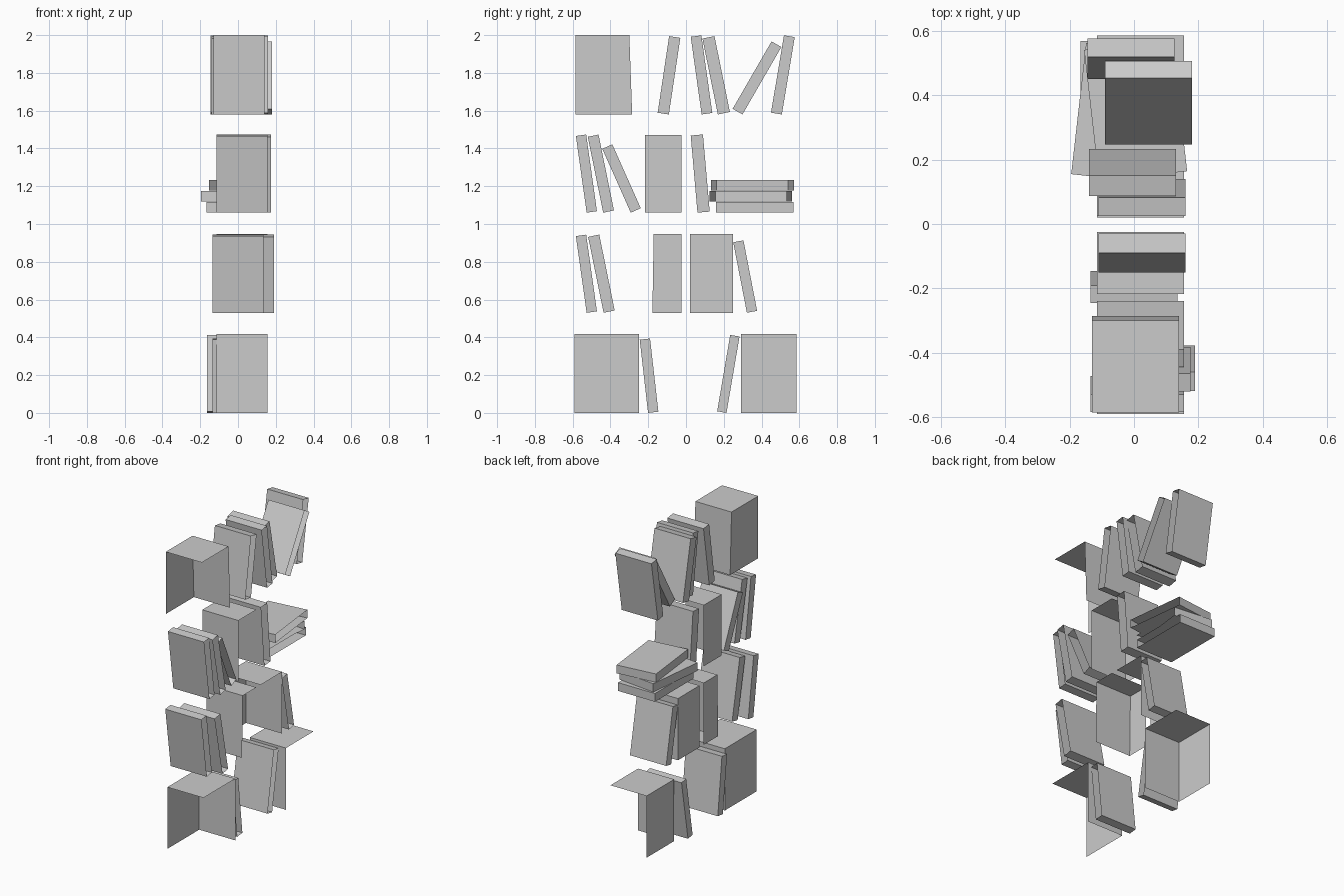
import bpy, bmesh
from math import radians, sin, cos
from mathutils import Matrix, Vector

cube = bpy.data.objects.get("Cube")
if cube:
    bpy.data.objects.remove(cube, do_unlink=True)

GREY = (0.6, 0.6, 0.6, 1)
paper = bpy.data.materials.new("plain_grey")
paper.use_nodes = True
paper.diffuse_color = GREY
paper.node_tree.nodes["Principled BSDF"].inputs["Base Color"].default_value = GREY

DEPTH = 0.27                        # spine to fore-edge
SHELF_Z = (0.0, 0.53, 1.06, 1.58)   # base height of each row


def shell(name, size, matrix, open_sides, taper=None):
    """Box with the listed sides left open; taper = (side, shift) moves its top edge in y."""
    bm = bmesh.new()
    bmesh.ops.create_cube(bm, size=1)
    bmesh.ops.scale(bm, vec=size, verts=bm.verts)
    bm.normal_update()
    gone = [f for f in bm.faces
            if any(f.normal.dot(Vector(d)) > 0.9 for d in open_sides)]
    bmesh.ops.delete(bm, geom=gone, context='FACES')
    if taper:
        side, shift = taper
        for v in bm.verts:
            if v.co.z > 0 and v.co.y * side > 0:
                v.co.y += shift
    bm.transform(matrix)
    mesh = bpy.data.meshes.new(name)
    bm.to_mesh(mesh)
    bm.free()
    mesh.materials.append(paper)
    obj = bpy.data.objects.new(name, mesh)
    bpy.context.scene.collection.objects.link(obj)
    return obj


def leaning_book(row, x0, y0, angle, thick, height):
    """Book resting on its lower edge; a positive angle leans the top to the back."""
    a = radians(angle)
    wide = height * abs(sin(a)) + thick * cos(a)
    tall = height * cos(a) + thick * abs(sin(a))
    place = Matrix.Translation((x0 + DEPTH / 2, y0 + wide / 2, SHELF_Z[row] + tall / 2))
    shell("leaning_book", (DEPTH, thick, height),
          place @ Matrix.Rotation(-a, 4, 'X'), [(1, 0, 0)])


def book_block(row, x0, y0, y1, open_y, height=0.417, shift=0.0):
    """Run of upright books: spines, top and one end cover only."""
    place = Matrix.Translation((x0 + DEPTH / 2, (y0 + y1) / 2, SHELF_Z[row] + height / 2))
    shell("upright_books", (DEPTH, y1 - y0, height), place,
          [(1, 0, 0), (0, open_y, 0), (0, 0, -1)], (-open_y, shift))


# Bottom row
book_block(0, -0.115, -0.59, -0.25, -1)
leaning_book(0, -0.135, -0.245, -6.5, 0.055, 0.39)
leaning_book(0, -0.165, 0.165, 9.7, 0.05, 0.41)
book_block(0, -0.115, 0.29, 0.585, 1)

# Second row
leaning_book(1, -0.135, -0.583, -8, 0.055, 0.41)
leaning_book(1, -0.08, -0.518, -11.5, 0.06, 0.41)
book_block(1, -0.115, -0.178, -0.025, 1, shift=0.007)
book_block(1, -0.115, 0.02, 0.25, -1)
leaning_book(1, -0.115, 0.25, -11, 0.055, 0.38)

# Third row
leaning_book(2, -0.115, -0.583, -8, 0.055, 0.41)
leaning_book(2, -0.095, -0.52, -11.5, 0.058, 0.41)
leaning_book(2, -0.115, -0.443, -24, 0.058, 0.37)
book_block(2, -0.115, -0.217, -0.025, 1, height=0.412)
leaning_book(2, -0.115, 0.025, -5, 0.065, 0.41)

# Stack of books lying flat, each turned a little
STACK = ((-0.028, 0.363, 0), (-0.035, 0.343, -6.5), (0.005, 0.352, 6.5))
for i, (x, y, turn) in enumerate(STACK):
    place = Matrix.Translation((x, y, SHELF_Z[2] + 0.028 + i * 0.059))
    shell("flat_book", (0.275, 0.41, 0.056),
          place @ Matrix.Rotation(radians(turn), 4, 'Z'), [(1, 0, 0)])

# Top row
book_block(3, -0.13, -0.585, -0.285, -1, height=0.42, shift=-0.015)
leaning_book(3, -0.11, -0.15, 8.5, 0.06, 0.41)
leaning_book(3, -0.11, 0.025, -8, 0.057, 0.415)
leaning_book(3, -0.14, 0.087, -11.5, 0.065, 0.41)
leaning_book(3, -0.09, 0.247, 30, 0.06, 0.412)
leaning_book(3, -0.145, 0.45, 9.5, 0.058, 0.415)
